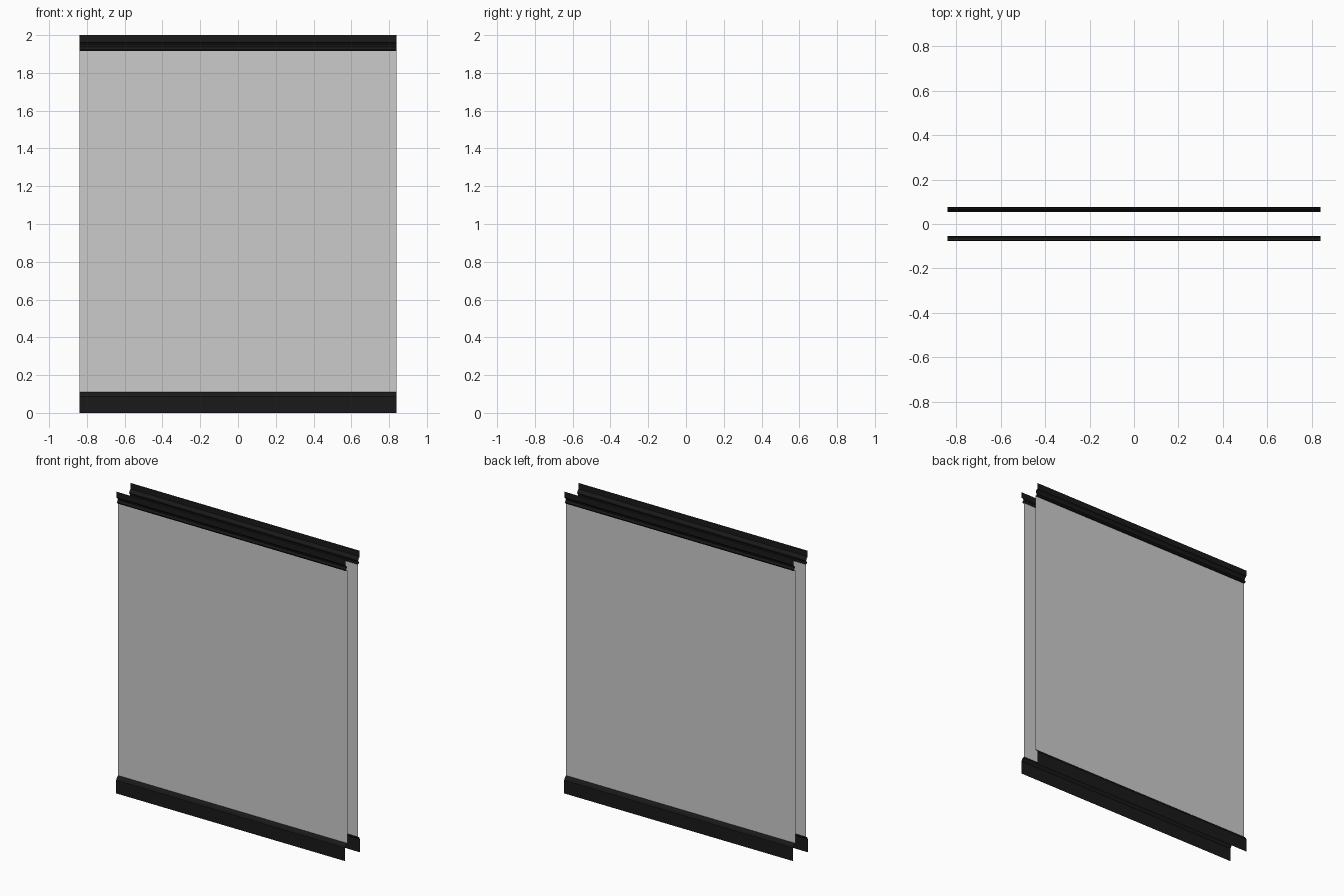
import bpy

if "Cube" in bpy.data.objects:
    bpy.data.objects.remove(bpy.data.objects["Cube"])

HALF = 0.84      # half length along x
WALL_Y = 0.055   # wall face distance from the centre plane

black = bpy.data.materials.new("black_trim")
black.diffuse_color = (0.01, 0.01, 0.01, 1)
black.use_nodes = True
black.node_tree.nodes["Principled BSDF"].inputs["Base Color"].default_value = black.diffuse_color


def extrude_profile(name, profile, side, material=None):
    """Sweep an open (y, z) profile along x; side is -1 front or +1 back."""
    verts = [(x, side * y, z) for y, z in profile for x in (-HALF, HALF)]
    faces = []
    for i in range(len(profile) - 1):
        a = 2 * i
        quad = (a, a + 1, a + 3, a + 2)
        faces.append(quad if side < 0 else quad[::-1])
    mesh = bpy.data.meshes.new(name)
    mesh.from_pydata(verts, [], faces)
    if material:
        mesh.materials.append(material)
    obj = bpy.data.objects.new(name, mesh)
    bpy.context.collection.objects.link(obj)
    return obj


# Profiles listed from bottom to top
skirting = [(0.077, 0), (0.077, 0.088), (0.073, 0.093), (0.070, 0.101),
            (0.064, 0.107), (WALL_Y, 0.11)]
wall = [(WALL_Y, 0.11), (WALL_Y, 1.917)]
crown = [(WALL_Y, 1.917), (0.064, 1.917), (0.067, 1.925), (0.064, 1.934),
         (0.059, 1.938), (0.062, 1.948), (0.069, 1.957), (0.075, 1.96),
         (0.075, 2.0)]

# Both faces of the wall, open at the ends
for label, side in (("front", -1), ("back", 1)):
    extrude_profile(label + "_wall", wall, side)
    extrude_profile(label + "_skirting", skirting, side, black)
    extrude_profile(label + "_crown_moulding", crown, side, black)
